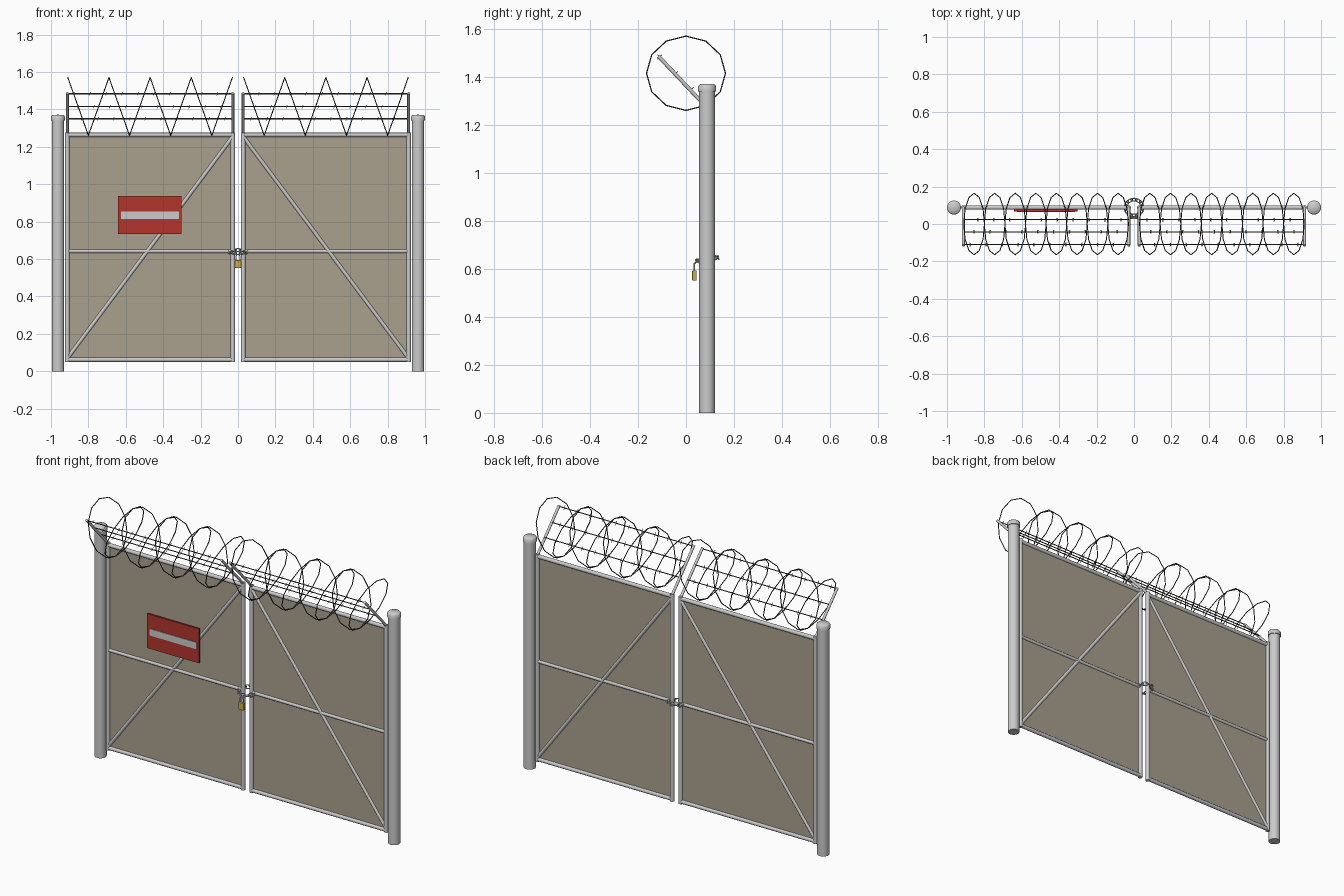
import bpy, bmesh, math
from mathutils import Vector, Matrix

if "Cube" in bpy.data.objects:
    bpy.data.objects.remove(bpy.data.objects["Cube"])

Y = 0.088  # plane of the gate leaves


def material(name, col):
    m = bpy.data.materials.new(name)
    m.diffuse_color = (*col, 1)
    m.use_nodes = True
    m.node_tree.nodes["Principled BSDF"].inputs["Base Color"].default_value = m.diffuse_color
    return m


MESH = material("panel_beige", (0.40, 0.355, 0.275))
RED = material("sign_red", (0.45, 0.035, 0.025))
WHITE = material("sign_white", (0.75, 0.75, 0.75))
BRASS = material("brass", (0.62, 0.42, 0.06))
RUST = material("rust", (0.22, 0.13, 0.08))
WIRE = material("dark_wire", (0.06, 0.06, 0.06))


def finish(name, bm, mat=None, smooth=True):
    me = bpy.data.meshes.new(name)
    bm.to_mesh(me)
    bm.free()
    ob = bpy.data.objects.new(name, me)
    bpy.context.collection.objects.link(ob)
    if mat:
        me.materials.append(mat)
    if smooth:
        bpy.ops.object.select_all(action='DESELECT')
        ob.select_set(True)
        bpy.context.view_layer.objects.active = ob
        bpy.ops.object.shade_smooth_by_angle(angle=math.radians(50))
    return ob


def tubes(name, segs, r, n=8, mat=None):
    """Straight round bars between pairs of points, as one object."""
    bm = bmesh.new()
    for p, q in segs:
        p, q = Vector(p), Vector(q)
        d = q - p
        mtx = Matrix.Translation((p + q) / 2) @ d.to_track_quat('Z', 'Y').to_matrix().to_4x4()
        bmesh.ops.create_cone(bm, cap_ends=True, segments=n, radius1=r, radius2=r,
                              depth=d.length, matrix=mtx)
    return finish(name, bm, mat)


def box(name, lo, hi, mat=None):
    lo, hi = Vector(lo), Vector(hi)
    bm = bmesh.new()
    bmesh.ops.create_cube(bm, size=1, matrix=Matrix.Translation((lo + hi) / 2)
                          @ Matrix.Diagonal((*(hi - lo), 1)))
    return finish(name, bm, mat, False)


def lathe(name, profile, loc, n=20):
    bm = bmesh.new()
    vs = [bm.verts.new((r, 0, z)) for r, z in profile]
    es = [bm.edges.new(e) for e in zip(vs, vs[1:])]
    bmesh.ops.spin(bm, geom=vs + es, axis=(0, 0, 1), cent=(0, 0, 0),
                   angle=math.tau, steps=n)
    bmesh.ops.remove_doubles(bm, verts=bm.verts, dist=1e-5)
    bmesh.ops.recalc_face_normals(bm, faces=bm.faces)
    bmesh.ops.translate(bm, verts=bm.verts, vec=loc)
    return finish(name, bm)


def rings(name, mats, R, r, n, m, mat=None):
    """Tori of equal size placed by a list of matrices, as one object."""
    bm = bmesh.new()
    for mtx in mats:
        grid = []
        for i in range(n):
            a = math.tau * i / n
            row = []
            for j in range(m):
                b = math.tau * j / m
                k = R + r * math.cos(b)
                row.append(bm.verts.new(mtx @ Vector((k * math.cos(a), k * math.sin(a), r * math.sin(b)))))
            grid.append(row)
        for i in range(n):
            for j in range(m):
                i2, j2 = (i + 1) % n, (j + 1) % m
                bm.faces.new((grid[i][j], grid[i2][j], grid[i2][j2], grid[i][j2]))
    bmesh.ops.recalc_face_normals(bm, faces=bm.faces)
    return finish(name, bm, mat)


for s, side in ((-1, "left"), (1, "right")):
    xo, xi = s * 0.912, s * 0.028
    # post and cap
    lathe(side + "_post", [(0, 0), (0.033, 0), (0.033, 1.345), (0, 1.345)], (s * 0.9625, Y, 0))
    lathe(side + "_post_cap", [(0, 1.34), (0.0375, 1.34), (0.0375, 1.362), (0.031, 1.37), (0, 1.372)],
          (s * 0.9625, Y, 0))
    # leaf frame: stiles, rails, brace
    tubes(side + "_leaf_stiles", [((x, Y, 0.05), (x, Y, 1.278)) for x in (xo, xi)], 0.0125, 12)
    tubes(side + "_leaf_rails", [((xo, Y, z), (xi, Y, z)) for z in (0.062, 1.264)], 0.0115, 12)
    tubes(side + "_mid_rail", [((xo, Y, 0.642), (xi, Y, 0.642))], 0.010, 12)
    tubes(side + "_brace", [((xo, Y, 0.07), (xi, Y, 1.255))], 0.010, 12)
    # infill panel
    x0, x1 = sorted((xo, xi))
    box(side + "_panel", (x0, Y - 0.001, 0.062), (x1, Y + 0.001, 1.264), MESH)
    # slanted arms on top
    tubes(side + "_wire_arms", [((x, Y, 1.272), (x, -0.115, 1.487)) for x in (xo, xi)], 0.008, 8)
    # three barbed strands
    strands = [(0.023, 1.35), (-0.042, 1.415), (-0.110, 1.484)]
    tubes(side + "_strands", [((xo, y, z), (xi, y, z)) for y, z in strands], 0.003, 6, WIRE)
    barbs = []
    for k, (y, z) in enumerate(strands):
        for i in range(10):
            x = s * (0.07 + 0.085 * i + 0.02 * k)
            if abs(x) < 0.9:
                barbs.append(((x - 0.003, y - 0.009, z - 0.009), (x + 0.003, y + 0.009, z + 0.009)))
                barbs.append(((x + 0.003, y - 0.009, z + 0.009), (x - 0.003, y + 0.009, z - 0.009)))
    tubes(side + "_barbs", barbs, 0.0015, 4, RUST)
    # concertina coil: alternately tilted rings
    coil = []
    for k in range(8):
        dx = s * 0.055 * (1 if k % 2 == 0 else -1)
        coil.append(Matrix.Translation((s * (0.855 - 0.11 * k), 0, 1.416))
                    @ Matrix.Rotation(-math.atan2(0.155, dx), 4, 'Y'))
    rings(side + "_razor_coil", coil, 0.1645, 0.0028, 12, 5, WIRE)

# warning sign with a blank bar
box("sign_plate", (-0.642, 0.066, 0.733), (-0.302, 0.077, 0.936), RED)
box("sign_bar", (-0.626, 0.063, 0.813), (-0.315, 0.067, 0.853), WHITE)

# chain looped round both inner stiles
links = []
N = 12
for i in range(N):
    a = math.tau * i / N - math.pi / 2
    pos = Vector((0.045 * math.cos(a), Y + 0.042 * math.sin(a), 0.640 + 0.008 * math.sin(a)))
    links.append(Matrix.Translation(pos) @ Matrix.Rotation(a + math.pi / 2, 4, 'Z')
                 @ Matrix.Rotation(math.pi / 2 * (i % 2) + math.pi / 4, 4, 'X')
                 @ Matrix.Diagonal((1.35, 0.9, 1, 1)))
rings("chain", links, 0.0125, 0.003, 12, 6)

# padlock body and shackle
lock = box("padlock_body", (-0.018, 0.026, 0.552), (0.018, 0.044, 0.594), BRASS)
bev = lock.modifiers.new("bevel", 'BEVEL')
bev.width, bev.segments = 0.003, 2
pts = [(-0.011, 0.035, 0.59)]
pts += [(-0.011 * math.cos(math.pi * i / 8), 0.035, 0.613 + 0.012 * math.sin(math.pi * i / 8)) for i in range(9)]
pts += [(0.011, 0.035, 0.59)]
tubes("padlock_shackle", list(zip(pts, pts[1:])), 0.003, 8)
